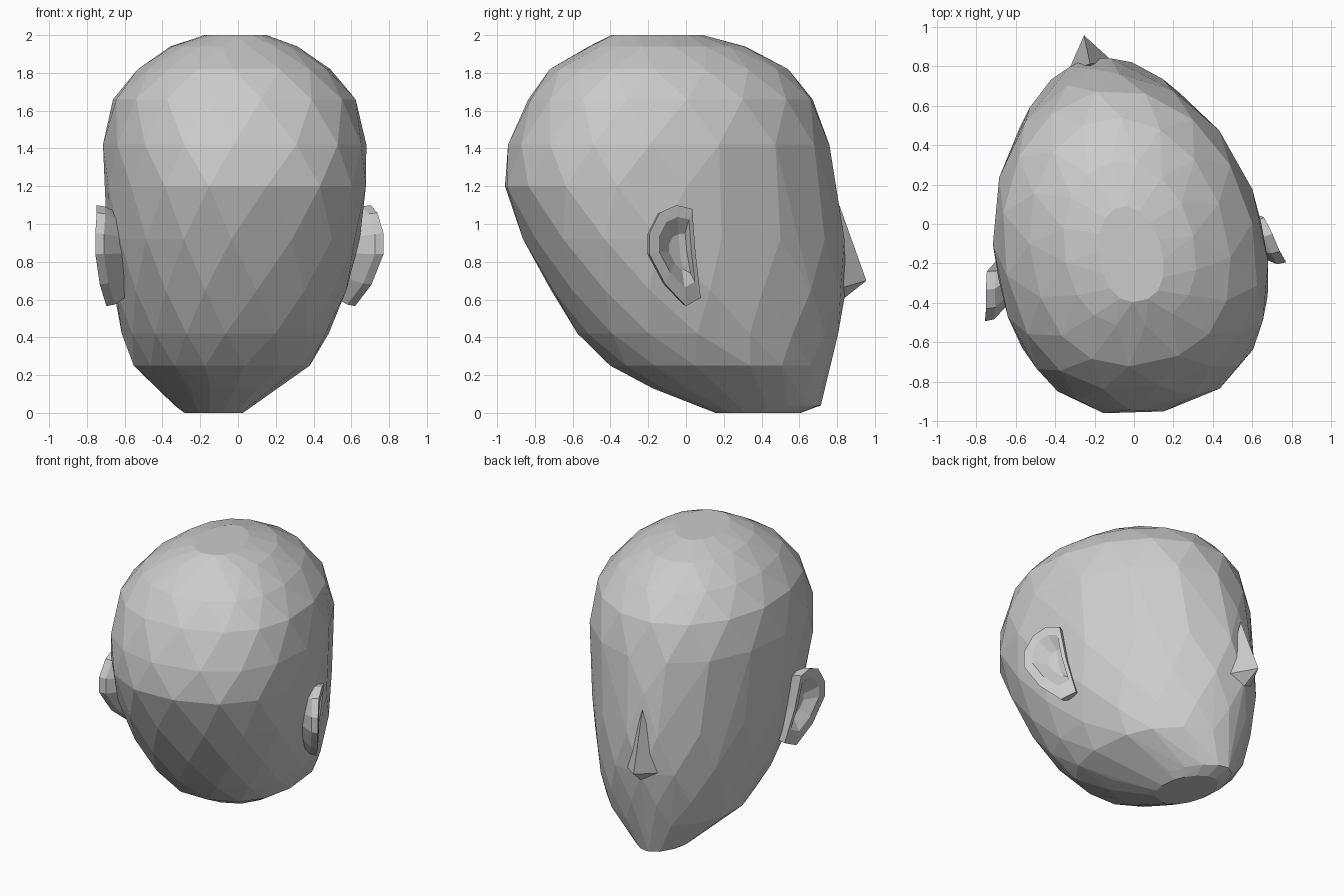
import bpy, bmesh, math
from mathutils import Matrix, Vector

if "Cube" in bpy.data.objects:
    bpy.data.objects.remove(bpy.data.objects["Cube"])

# the whole head is turned about the vertical axis
TURN = Matrix.Translation((-0.05, 0, 0)) @ Matrix.Rotation(math.radians(12), 4, 'Z')


def finish(name, bm):
    bmesh.ops.recalc_face_normals(bm, faces=bm.faces)
    bm.transform(TURN)
    mesh = bpy.data.meshes.new(name)
    bm.to_mesh(mesh)
    bm.free()
    ob = bpy.data.objects.new(name, mesh)
    bpy.context.collection.objects.link(ob)
    return ob


def spow(v, e):
    return math.copysign(abs(v) ** e, v)


# skull and jaw: level sections (z, front y, back y, half width, y of widest point)
SECTIONS = [
    (0.00, 0.62, 0.16, 0.15, 0.40), (0.04, 0.73, 0.05, 0.20, 0.40),
    (0.13, 0.745, -0.18, 0.29, 0.32), (0.25, 0.77, -0.41, 0.46, 0.25),
    (0.42, 0.82, -0.57, 0.54, 0.12), (0.65, 0.865, -0.72, 0.61, 0.0),
    (0.92, 0.855, -0.86, 0.66, -0.10), (1.20, 0.805, -0.97, 0.68, -0.14),
    (1.42, 0.765, -0.94, 0.685, -0.14), (1.66, 0.685, -0.84, 0.635, -0.13),
    (1.82, 0.545, -0.72, 0.50, -0.13), (1.94, 0.32, -0.52, 0.33, -0.13),
    (2.00, 0.09, -0.40, 0.16, -0.16),
]
SIDES = 16
bm = bmesh.new()
for k, (z, front, back, half, mid) in enumerate(SECTIONS):
    # every other section is offset by half a side, for a faceted skin
    offset = 0.5 if k >= 4 and k % 2 == 0 else 0
    front_power = 1.8 if z < 1.3 else 2.0
    for i in range(SIDES):
        t = 2 * math.pi * (i + offset) / SIDES
        s, c = math.sin(t), math.cos(t)
        e = 2 / (front_power if c > 0 else 2.35)
        reach = (front - mid) if c > 0 else (mid - back)
        bm.verts.new((half * spow(s, e), mid + reach * spow(c, e), z))
bmesh.ops.convex_hull(bm, input=bm.verts)
loose = [v for v in bm.verts if not v.link_faces]
bmesh.ops.delete(bm, geom=loose, context='VERTS')
bmesh.ops.dissolve_limit(bm, angle_limit=math.radians(3), verts=bm.verts, edges=bm.edges)
finish("head", bm)

# nose: a thin pyramid
bm = bmesh.new()
for p in [(0, 0.976, 0.70), (0, 0.83, 1.10), (0.12, 0.81, 0.66),
          (-0.12, 0.81, 0.66), (0, 0.86, 0.61), (0, 0.7, 0.75)]:
    bm.verts.new(p)
bmesh.ops.convex_hull(bm, input=bm.verts)
finish("nose", bm)

# ears: outer rim, hollow inside, root sunk in the head
RIM = [(0.70, -0.115, 1.08), (0.724, -0.205, 1.10), (0.742, -0.30, 1.06),
       (0.762, -0.36, 0.95), (0.762, -0.36, 0.84), (0.718, -0.264, 0.68),
       (0.655, -0.139, 0.565), (0.61, -0.05, 0.61), (0.665, -0.09, 0.85)]


def ear(name, side, nudge):
    bm = bmesh.new()
    center = sum((Vector(p) for p in RIM), Vector()) / len(RIM)

    def ring(scale, shift):
        return [bm.verts.new(center + (Vector(p) - center) * scale + Vector(shift)) for p in RIM]

    rings = [ring(0.75, (-0.16, 0.05, 0)), ring(0.97, (-0.045, -0.005, 0)), ring(1, (0, 0, 0)),
             ring(0.7, (0, 0.01, 0.01)), ring(0.36, (-0.06, 0.03, 0))]
    n = len(RIM)
    for a, b in zip(rings, rings[1:]):
        for i in range(n):
            j = (i + 1) % n
            bm.faces.new((a[i], a[j], b[j], b[i]))
    bm.faces.new(rings[0][::-1])
    bm.faces.new(rings[-1])
    bm.transform(Matrix.Diagonal((side, 1, 1, 1)) @ Matrix.Translation(nudge))
    finish(name, bm)


ear("right_ear", 1, (0, 0, 0))
ear("left_ear", -1, (0.03, 0.025, 0))
